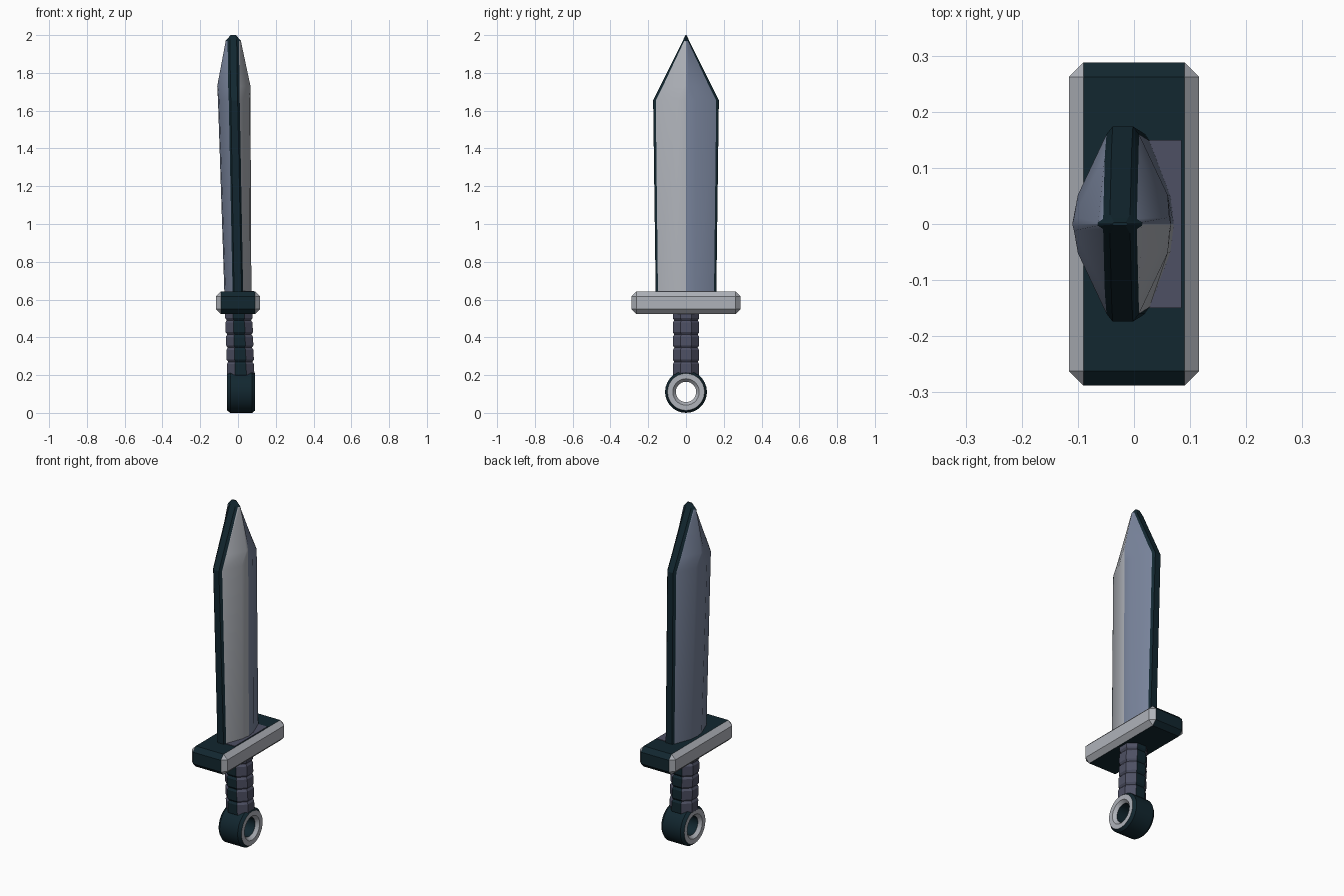
import bpy, bmesh, math
from mathutils import Matrix

if "Cube" in bpy.data.objects:
    bpy.data.objects.remove(bpy.data.objects["Cube"])


def material(name, rgb):
    m = bpy.data.materials.new(name)
    m.diffuse_color = (*rgb, 1)
    m.use_nodes = True
    m.node_tree.nodes["Principled BSDF"].inputs["Base Color"].default_value = m.diffuse_color
    return m


DARK = material("dark teal", (0.006, 0.02, 0.029))
PALE = material("pale steel", (0.43, 0.45, 0.49))
BLUE = material("blue steel", (0.19, 0.23, 0.33))
WRAP = material("grip grey", (0.075, 0.08, 0.125))


def finish(name, bm, mats, rule):
    """Colour the faces by rule and make the object."""
    bmesh.ops.recalc_face_normals(bm, faces=bm.faces)
    bm.normal_update()
    for f in bm.faces:
        f.material_index = rule(f)
    me = bpy.data.meshes.new(name)
    bm.to_mesh(me)
    bm.free()
    ob = bpy.data.objects.new(name, me)
    bpy.context.collection.objects.link(ob)
    for m in mats:
        me.materials.append(m)
    bpy.ops.object.select_all(action='DESELECT')
    ob.select_set(True)
    bpy.context.view_layer.objects.active = ob
    bpy.ops.object.shade_smooth_by_angle(angle=math.radians(20))
    return ob


def loft(rings, closed=False):
    """Skin a list of equal rings; closed joins the last to the first."""
    bm = bmesh.new()
    vs = [[bm.verts.new(p) for p in r] for r in rings]
    n = len(rings[0])
    pairs = list(zip(vs, vs[1:]))
    if closed:
        pairs.append((vs[-1], vs[0]))
    else:
        bm.faces.new(vs[0])
        bm.faces.new(vs[-1])
    for a, b in pairs:
        for i in range(n):
            j = (i + 1) % n
            bm.faces.new((a[i], a[j], b[j], b[i]))
    return bm


# Blade: z, centre x, ridge thickness, flat (y, x), shoulder (y, x), edge (y, x)
sections = [
    (0.60, 0.000, 0.071, 0.050, 0.065, 0.148, 0.028, 0.160, 0.020),
    (1.655, -0.020, 0.086, 0.052, 0.080, 0.160, 0.029, 0.174, 0.018),
    (1.73, -0.022, 0.088, 0.012, 0.085, 0.122, 0.030, 0.137, 0.018),
    (1.97, -0.025, 0.040, 0.003, 0.039, 0.009, 0.030, 0.017, 0.018),
    (2.00, -0.025, 0.014, 0.001, 0.013, 0.002, 0.012, 0.003, 0.010),
]
rings = []
for z, c, hr, yf, hm, ys, hs, ye, he in sections:
    half = [(-ye, he), (-ys, hs), (-yf, hm), (0, hr), (yf, hm), (ys, hs), (ye, he)]
    rings.append([(c + x, y, z) for y, x in half] +
                 [(c - x, y, z) for y, x in reversed(half)])
blade = loft(rings)
blade.faces.ensure_lookup_table()
edge_faces = set()
for k, f in enumerate(blade.faces):
    # first two faces are the caps, then 14 per band
    if k < 2 or (k - 2) % 14 in (0, 5, 6, 7, 12, 13) or (k - 2) // 14 == 3:
        edge_faces.add(f)


def blade_rule(f):
    if f in edge_faces:
        return 0
    return 1 if f.normal.x > 0 and f.calc_center_median().y < 0 else 2


finish("blade", blade, [DARK, PALE, BLUE], blade_rule)


# Chamfered box helper
def box(size, centre, bevel=0):
    bm = bmesh.new()
    bmesh.ops.create_cube(bm, size=1, matrix=Matrix.Translation(centre) @ Matrix.Diagonal((*size, 1)))
    if bevel:
        bmesh.ops.bevel(bm, geom=bm.edges[:], offset=bevel, segments=1, affect='EDGES')
    return bm


# Crossguard: pale sides, dark everywhere else
finish("crossguard", box((0.232, 0.576, 0.12), (0, 0, 0.583), 0.026),
       [DARK, PALE], lambda f: 1 if abs(f.normal.x) > 0.5 else 0)
finish("guard_plate", box((0.075, 0.30, 0.006), (0.0475, 0, 0.643)), [WRAP], lambda f: 0)

# Grip: stacked octagonal wraps with dark front and back strips
bounds = [0.19, 0.27, 0.345, 0.415, 0.49, 0.54]
rings = []
for lo, hi in zip(bounds, bounds[1:]):
    for z, r in ((lo, 0.064), (lo + 0.012, 0.072), (hi - 0.012, 0.072)):
        c = 0.015 - 0.012 * (z - 0.19) / 0.35
        rr = r / math.cos(math.pi / 8)
        rings.append([(c + rr * math.cos((i + 0.5) * math.pi / 4),
                       0.97 * rr * math.sin((i + 0.5) * math.pi / 4), z) for i in range(8)])
finish("grip", loft(rings), [WRAP, DARK],
       lambda f: 1 if abs(f.calc_center_median().y) > 0.055 else 0)

# Ring pommel: profile (x, radius) turned around the x axis
side = [(0.058, 0.111), (0.074, 0.098), (0.074, 0.070), (0.056, 0.054)]
profile = side + [(-x, r) for x, r in reversed(side)]
rings = []
for i in range(28):
    a = 2 * math.pi * i / 28
    rings.append([(0.017 + x, r * math.sin(a), 0.111 + r * math.cos(a)) for x, r in profile])


def pommel_rule(f):
    p = f.calc_center_median()
    r = math.hypot(p.y, p.z - 0.111)
    return 1 if abs(f.normal.x) > 0.5 and r < 0.1 else 0


finish("ring_pommel", loft(rings, closed=True), [DARK, PALE], pommel_rule)
